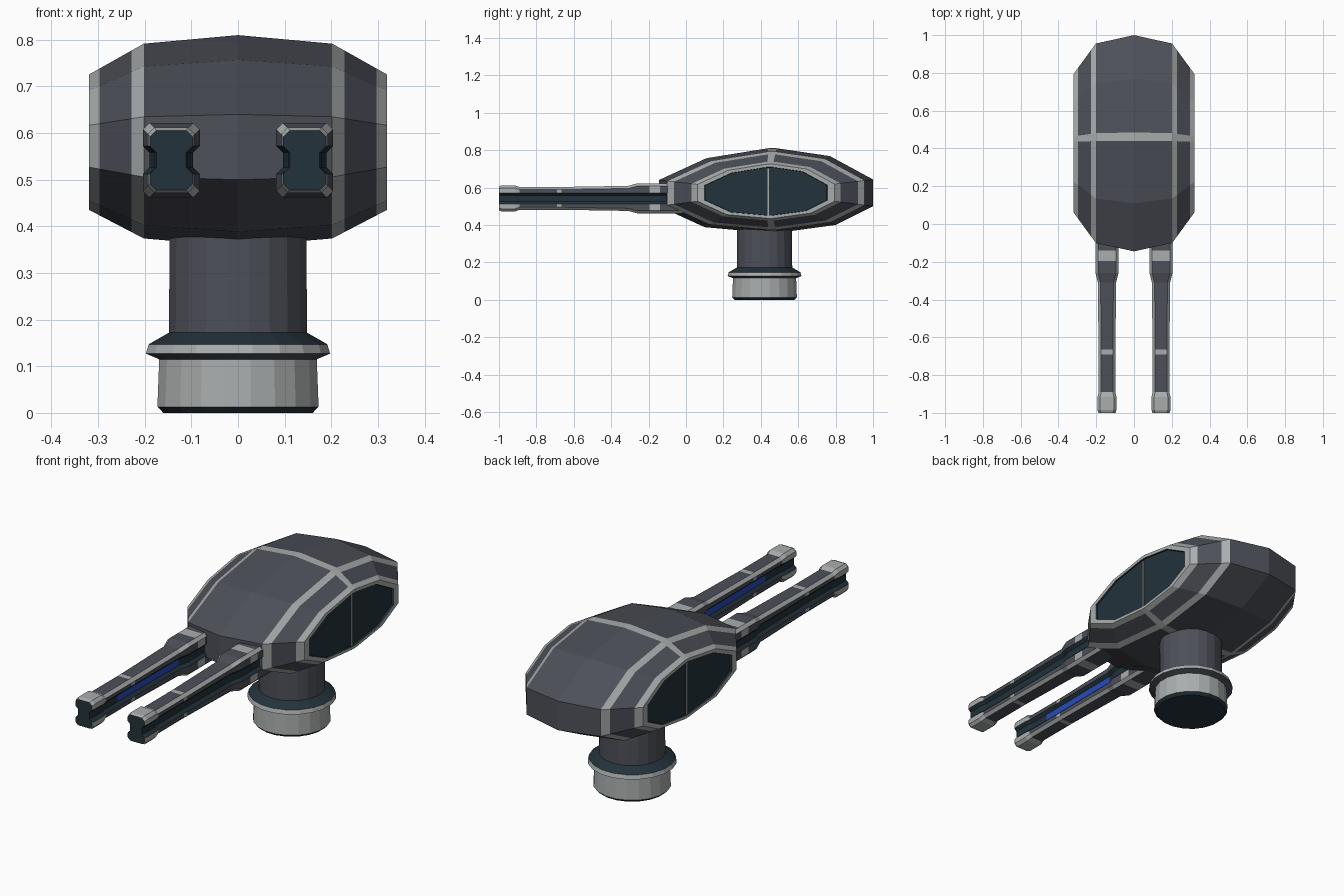
import bpy, bmesh, math

if "Cube" in bpy.data.objects:
    bpy.data.objects.remove(bpy.data.objects["Cube"])


def material(name, rgb):
    m = bpy.data.materials.new(name)
    m.use_nodes = True
    color = (*rgb, 1)
    m.diffuse_color = color
    m.node_tree.nodes["Principled BSDF"].inputs["Base Color"].default_value = color
    return m


MATS = [material("dark grey armour", (0.075, 0.08, 0.1)),
        material("light grey trim", (0.4, 0.42, 0.42)),
        material("dark teal", (0.017, 0.032, 0.043)),
        material("blue glow", (0.02, 0.07, 0.5))]
DARK, LIGHT, TEAL, BLUE = range(4)


def loft(name, rings, rule, caps):
    """Skin a row of closed rings; rule(band, segment) picks the colour."""
    bm = bmesh.new()
    rows = [[bm.verts.new(p) for p in ring] for ring in rings]
    n = len(rows[0])
    for i in range(len(rows) - 1):
        for j in range(n):
            k = (j + 1) % n
            f = bm.faces.new((rows[i][j], rows[i][k], rows[i + 1][k], rows[i + 1][j]))
            f.material_index = rule(i, j)
    for row, mat in zip((rows[0], rows[-1]), caps):
        bm.faces.new(row).material_index = mat
    bmesh.ops.recalc_face_normals(bm, faces=bm.faces)
    mesh = bpy.data.meshes.new(name)
    bm.to_mesh(mesh)
    bm.free()
    for m in MATS:
        mesh.materials.append(m)
    ob = bpy.data.objects.new(name, mesh)
    bpy.context.collection.objects.link(ob)
    return ob


# Turret head: one side profile scaled across the width, windows sunk in the ends
CY, CZ = 0.4275, 0.575
profile = [(-0.145, 0.5), (-0.145, 0.64), (0.11, 0.757), (0.44, 0.81), (0.485, 0.81),
           (0.77, 0.768), (1.0, 0.643), (1.0, 0.5), (0.8, 0.4), (0.485, 0.357),
           (0.44, 0.357), (0.1, 0.388)]
# x, scale, colour of the band running outward from here
half = [(0, 1, DARK), (0.202, 0.922, LIGHT), (0.228, 0.86, DARK), (0.297, 0.695, LIGHT),
        (0.32, 0.64, LIGHT), (0.32, 0.573, TEAL), (0.312, 0.567, TEAL)]
CROSS = (3, 9)  # profile segments of the cross strip
stations = [(-x, s) for x, s, c in reversed(half[1:])] + [(x, s) for x, s, c in half]
colours = [c for x, s, c in half[:-1]]
colours = colours[::-1] + colours
loft("turret_head",
     [[(x, CY + (y - CY) * s, CZ + (z - CZ) * s) for y, z in profile] for x, s in stations],
     lambda i, j: LIGHT if j in CROSS and colours[i] == DARK else colours[i],
     (TEAL, TEAL))

# Thin upright bar on each window
for side, label in ((1, "left"), (-1, "right")):
    loft(label + "_window_bar",
         [[(side * x, 0.44 + dy, z) for x, dy in
           ((0.311, -0.004), (0.317, -0.004), (0.317, 0.004), (0.311, 0.004))]
          for z in (0.447, 0.702)],
         lambda i, j: LIGHT, (LIGHT, LIGHT))

# Pedestal: radius, height, colour of the band above
SIDES = 20
lathe = [(0.162, 0, TEAL), (0.175, 0.013, LIGHT), (0.171, 0.115, DARK), (0.2, 0.127, LIGHT),
         (0.194, 0.147, TEAL), (0.15, 0.172, DARK), (0.148, 0.42, DARK)]
angles = [math.tau * (k + 0.5) / SIDES for k in range(SIDES)]
loft("pedestal",
     [[(r * math.sin(a), 0.42 + r * math.cos(a), z) for a in angles] for r, z, c in lathe],
     lambda i, j: lathe[i][2], (TEAL, DARK))

# Barrels: y, half width, half height, colour of the top and sides behind
barrel = [(-1.0, 0.046, 0.064, LIGHT), (-0.985, 0.05, 0.07, LIGHT), (-0.915, 0.05, 0.07, LIGHT),
          (-0.89, 0.045, 0.061, DARK), (-0.78, 0.045, 0.061, DARK), (-0.69, 0.045, 0.061, LIGHT),
          (-0.665, 0.045, 0.061, DARK), (-0.31, 0.048, 0.067, DARK), (-0.26, 0.061, 0.08, DARK),
          (-0.195, 0.061, 0.08, LIGHT), (-0.14, 0.061, 0.08, DARK), (0.0, 0.061, 0.08, DARK)]


def barrel_section(w, h):
    c, depth, gap = 0.014, 0.014, 0.016
    side = [(w - c, -h), (w, c - h), (w, -gap - c), (w - depth, -gap)]
    side += [(x, -z) for x, z in reversed(side)]
    return side + [(-x, -z) for x, z in side]


CHAMFERS, GROOVES, INNER_FLOOR = (0, 6, 8, 14), (2, 3, 4, 10, 11, 12), 11


def barrel_colour(i, j):
    if j in GROOVES:
        return BLUE if j == INNER_FLOOR and 4 <= i <= 6 else TEAL
    return LIGHT if j in CHAMFERS else barrel[i][3]


for side, label in ((1, "left"), (-1, "right")):
    loft(label + "_barrel",
         [[(side * (0.143 + x), y, 0.542 + z) for x, z in barrel_section(w, h)]
          for y, w, h, c in barrel],
         barrel_colour, (TEAL, DARK))
